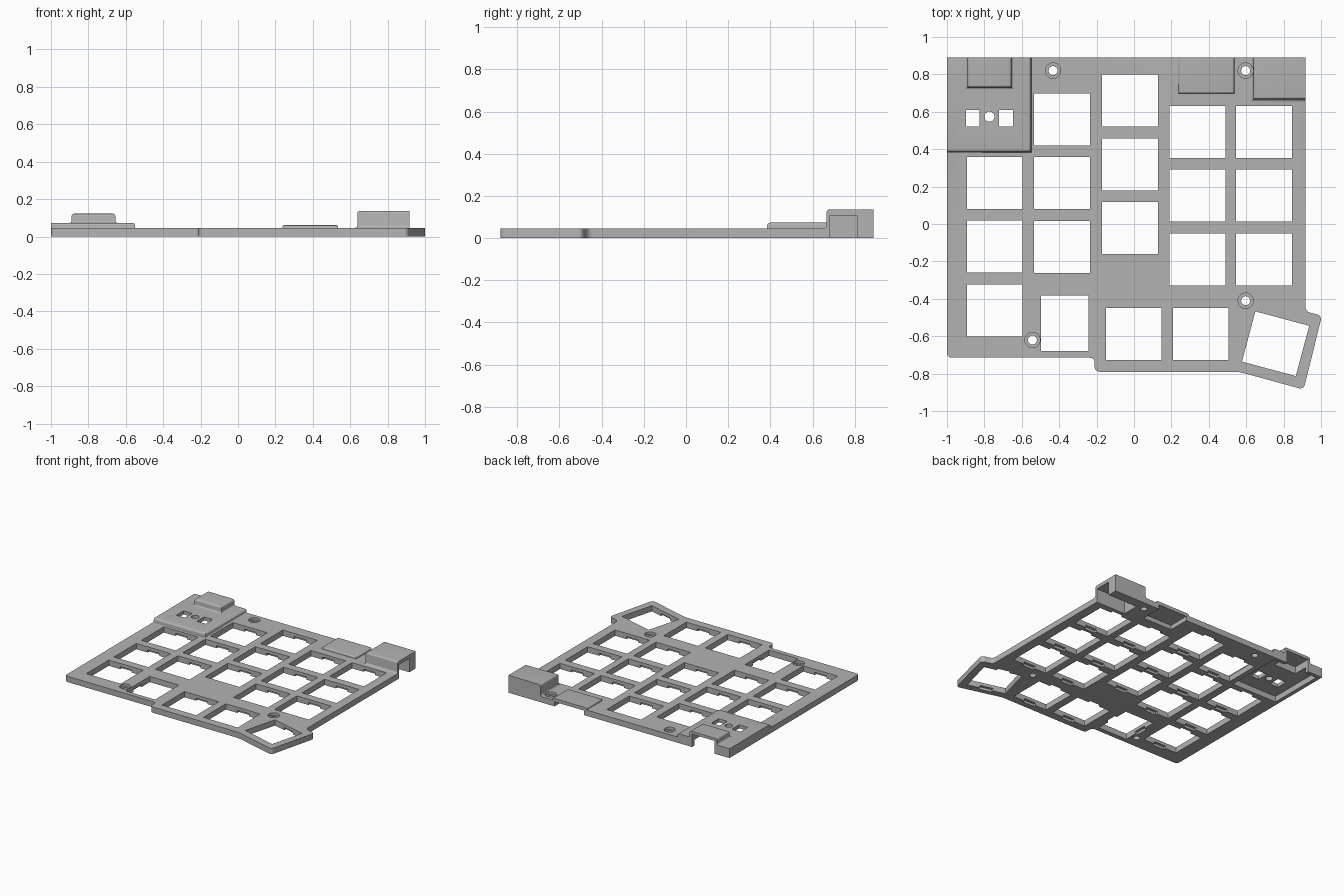
import bpy, bmesh, math
from mathutils import Matrix, Vector

if "Cube" in bpy.data.objects:
    bpy.data.objects.remove(bpy.data.objects["Cube"])

THICK = 0.045
BACK = 0.89

grey = bpy.data.materials.new("plate grey")
grey.use_nodes = True
colour = (0.45, 0.45, 0.45, 1)
grey.diffuse_color = colour
grey.node_tree.nodes["Principled BSDF"].inputs["Base Color"].default_value = colour


def make_object(name, bm):
    bmesh.ops.recalc_face_normals(bm, faces=bm.faces)
    mesh = bpy.data.meshes.new(name)
    bm.to_mesh(mesh)
    bm.free()
    mesh.materials.append(grey)
    obj = bpy.data.objects.new(name, mesh)
    bpy.context.collection.objects.link(obj)
    return obj


def combine(target, other, operation):
    mod = target.modifiers.new(operation, 'BOOLEAN')
    mod.operation, mod.solver, mod.object = operation, 'EXACT', other
    bpy.context.view_layer.objects.active = target
    bpy.ops.object.modifier_apply(modifier=mod.name)
    bpy.data.objects.remove(other)


def block(bm, x0, x1, y0, y1, z0, z1, spin=Matrix()):
    centre = Matrix.Translation(((x0 + x1) / 2, (y0 + y1) / 2, (z0 + z1) / 2))
    size = Matrix.Diagonal((x1 - x0, y1 - y0, z1 - z0, 1))
    bmesh.ops.create_cube(bm, size=1, matrix=spin @ centre @ size)


def drill(bm, x, y, radius, z0, z1):
    bmesh.ops.create_cone(bm, cap_ends=True, segments=32, radius1=radius, radius2=radius,
                          depth=z1 - z0, matrix=Matrix.Translation((x, y, (z0 + z1) / 2)))


def raised_pad(name, x0, x1, y0, y1, base, top, flare, rounding, sides):
    """Stack of rectangles: concave foot, then rounded top, on the free sides only."""
    rings = [(base - 0.02, flare)]
    for i in range(6):
        a = i / 5 * math.pi / 2
        rings.append((base + flare * (1 - math.cos(a)), flare * (1 - math.sin(a))))
    for i in range(6):
        a = i / 5 * math.pi / 2
        rings.append((top - rounding * (1 - math.sin(a)), -rounding * (1 - math.cos(a))))
    left, right, front, back = sides
    bm = bmesh.new()
    loops = []
    for z, grow in rings:
        xa, xb = x0 - grow * left, x1 + grow * right
        ya, yb = y0 - grow * front, y1 + grow * back
        loops.append([bm.verts.new((x, y, z)) for x, y in
                      ((xa, ya), (xb, ya), (xb, yb), (xa, yb))])
    for low, high in zip(loops, loops[1:]):
        for i in range(4):
            j = (i + 1) % 4
            bm.faces.new((low[i], low[j], high[j], high[i]))
    bm.faces.new(loops[0][::-1])
    bm.faces.new(loops[-1])
    return make_object(name, bm)


# Base plate with rounded corners
outline = [(-1, BACK), (-1, -0.715), (-0.21, -0.715), (-0.21, -0.79), (0.56, -0.79),
           (0.907, -0.885), (1.005, -0.49), (0.917, -0.468), (0.917, BACK)]
bm = bmesh.new()
verts = [bm.verts.new((x, y, 0)) for x, y in outline]
face = bm.faces.new(verts)
bmesh.ops.bevel(bm, geom=verts[1:-1], offset=0.025, segments=5, profile=0.5, affect='VERTICES')
walls = bmesh.ops.extrude_face_region(bm, geom=list(bm.faces))
bmesh.ops.translate(bm, vec=(0, 0, THICK),
                    verts=[g for g in walls["geom"] if isinstance(g, bmesh.types.BMVert)])
plate = make_object("keyboard_plate", bm)

# Raised covers along the back edge
combine(plate, raised_pad("switch_cover", -1, -0.55, 0.385, BACK, THICK, 0.073,
                          0.006, 0.014, (0, 1, 1, 0)), 'UNION')
combine(plate, raised_pad("port_cover", -0.89, -0.655, 0.73, BACK, 0.073, 0.122,
                          0.012, 0.014, (1, 1, 1, 0)), 'UNION')
combine(plate, raised_pad("cable_cover", 0.238, 0.535, 0.698, BACK, THICK, 0.061,
                          0.003, 0.01, (1, 1, 1, 0)), 'UNION')
combine(plate, raised_pad("jack_housing", 0.638, 0.917, 0.667, BACK, THICK, 0.136,
                          0.016, 0.012, (1, 0, 1, 0)), 'UNION')

# Key openings: centre x, centre y, quarter turns in degrees
keys = []
for x, top_y, count in ((-0.745, 0.22, 3), (-0.385, 0.56, 3), (-0.022, 0.66, 3),
                        (0.34, 0.493, 3), (0.695, 0.493, 3)):
    keys += [(x, top_y - 0.341 * i, 0) for i in range(count)]
keys += [(-0.371, -0.53, 90), (-0.002, -0.587, 0), (0.357, -0.587, 0), (0.757, -0.64, -15)]

through, recess = bmesh.new(), bmesh.new()
for x, y, angle in keys:
    spin = Matrix.Translation((x, y, 0)) @ Matrix.Rotation(math.radians(angle), 4, 'Z')
    w = 0.149
    h = 0.127 if angle == 90 else 0.139
    block(through, -w, w, -h, h, -0.1, 0.3, spin)
    # clip notches on the underside
    for side in (-1, 1):
        ya, yb = sorted((side * (h - 0.01), side * (h + 0.02)))
        block(recess, -0.05, 0.05, ya, yb, -0.1, 0.02, spin)

# Screw holes with counterbores
for x, y in ((-0.433, 0.82), (0.597, 0.82), (-0.543, -0.62), (0.597, -0.41)):
    drill(through, x, y, 0.024, -0.1, 0.3)
    drill(recess, x, y, 0.041, 0.025, 0.2)

# Switch cover openings
for x in (-0.862, -0.684):
    block(through, x - 0.037, x + 0.037, 0.52, 0.61, -0.1, 0.3)
drill(through, -0.773, 0.574, 0.027, -0.1, 0.3)

# Hollows beneath the covers
block(recess, -0.97, -0.575, 0.41, 0.86, -0.1, 0.045)
block(recess, 0.26, 0.515, 0.72, 1, -0.1, 0.035)
block(recess, 0.66, 1.1, 0.682, 0.812, -0.1, 0.108)
port = bmesh.new()
block(port, -0.87, -0.675, 0.75, 1, -0.1, 0.1)

for name, cutter in (("through_cutter", through), ("recess_cutter", recess),
                     ("port_cutter", port)):
    combine(plate, make_object(name, cutter), 'DIFFERENCE')

# Smooth the rounded edges, keep the rest crisp
bpy.ops.object.select_all(action='DESELECT')
plate.select_set(True)
bpy.context.view_layer.objects.active = plate
bpy.ops.object.shade_smooth_by_angle(angle=math.radians(30))
